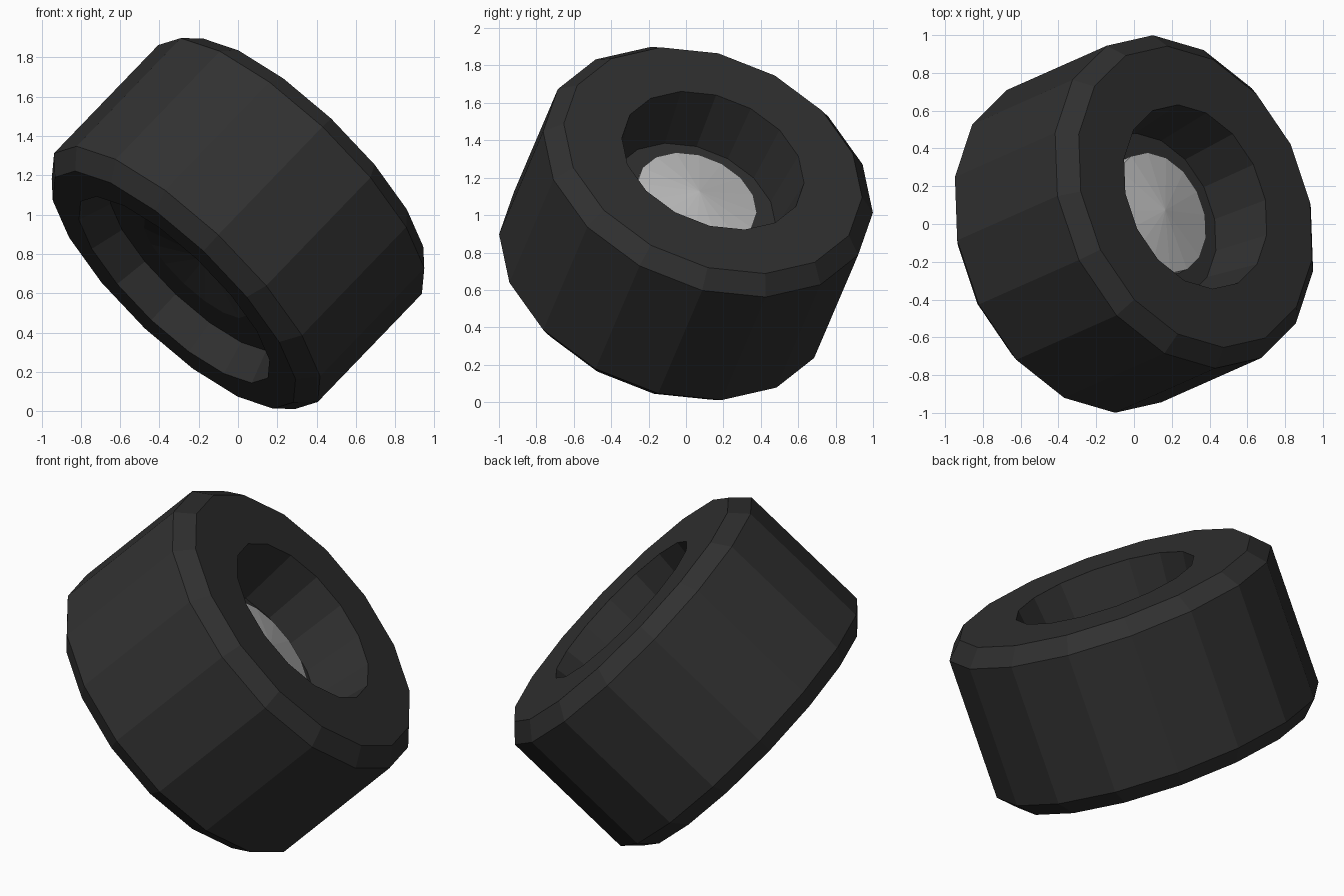
import bpy, bmesh, math
from mathutils import Vector, Matrix

if "Cube" in bpy.data.objects:
    bpy.data.objects.remove(bpy.data.objects["Cube"])

SIDES = 16
CENTRE = Vector((0, 0, 0.955))
AXIS = Vector((0.663, 0.294, 0.688)).normalized()
# direction of one corner of the 16-sided outline, squared up to the axle
CORNER = Vector((-0.165, 0.882, -0.218))
CORNER = (CORNER - AXIS * CORNER.dot(AXIS)).normalized()
SIDE = AXIS.cross(CORNER)
FRAME = Matrix.Translation(CENTRE) @ Matrix((CORNER, SIDE, AXIS)).transposed().to_4x4()


def material(name, value):
    m = bpy.data.materials.new(name)
    m.diffuse_color = (value, value, value, 1)
    m.use_nodes = True
    m.node_tree.nodes["Principled BSDF"].inputs["Base Color"].default_value = m.diffuse_color
    return m


def revolve(name, profile, mat):
    """Spin (radius, height) points round the tilted axle; radius 0 makes a fan."""
    bm = bmesh.new()
    rings = []
    for r, h in profile:
        n = SIDES if r > 0 else 1
        rings.append([bm.verts.new((r * math.cos(2 * math.pi * i / SIDES),
                                    r * math.sin(2 * math.pi * i / SIDES), h))
                      for i in range(n)])
    for a, b in zip(rings, rings[1:]):
        for i in range(SIDES):
            j = (i + 1) % SIDES
            corners = [a[i % len(a)], a[j % len(a)], b[j % len(b)], b[i % len(b)]]
            bm.faces.new(list(dict.fromkeys(corners)))
    bmesh.ops.recalc_face_normals(bm, faces=bm.faces)
    bm.transform(FRAME)
    mesh = bpy.data.meshes.new(name)
    bm.to_mesh(mesh)
    bm.free()
    mesh.materials.append(mat)
    obj = bpy.data.objects.new(name, mesh)
    bpy.context.collection.objects.link(obj)
    return obj


# Tyre: outer recess, chamfered tread, wider inner recess
revolve("tyre", [(0, 0.14), (0.46, 0.14), (0.51, 0.49), (0.835, 0.49), (0.923, 0.40),
                 (0.923, -0.40), (0.835, -0.49), (0.655, -0.49), (0.59, -0.32),
                 (0.36, -0.32), (0, -0.25)], material("rubber", 0.03))

# Shallow domed hub cap in the outer recess
revolve("hub_cap", [(0, 0.14), (0.335, 0.14), (0.335, 0.20), (0, 0.25)],
        material("metal", 0.5))
